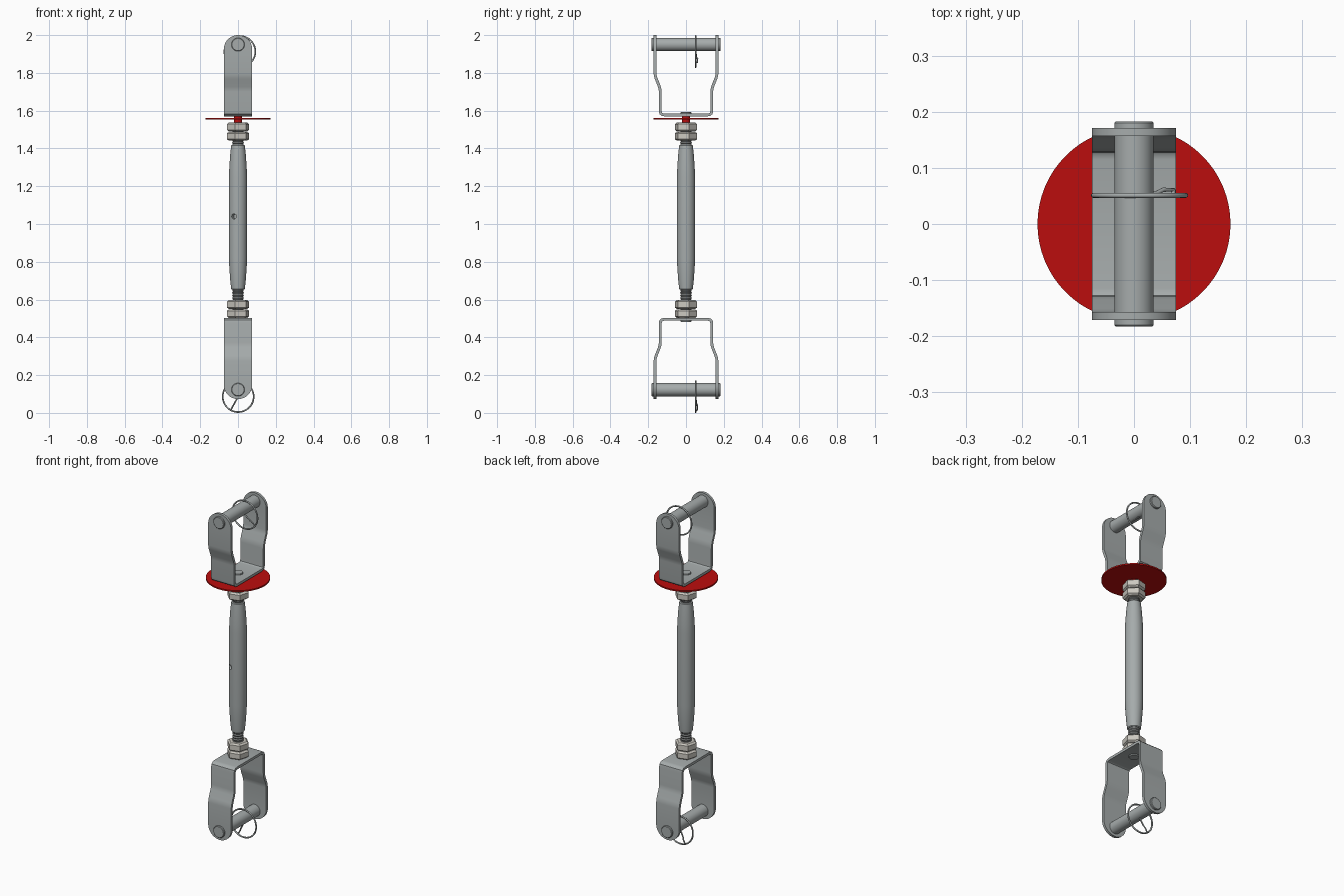
import bpy, bmesh, math
from mathutils import Matrix, Vector

if "Cube" in bpy.data.objects:
    bpy.data.objects.remove(bpy.data.objects["Cube"])


def material(name, rgb):
    m = bpy.data.materials.new(name)
    m.diffuse_color = (*rgb, 1)
    m.use_nodes = True
    m.node_tree.nodes["Principled BSDF"].inputs["Base Color"].default_value = m.diffuse_color
    return m


STEEL = material("steel grey", (0.38, 0.41, 0.41))
DARK = material("dark thread grey", (0.22, 0.23, 0.23))
NUT = material("warm off white", (0.60, 0.58, 0.53))
RED = material("red", (0.50, 0.004, 0.004))


def finish(name, bm, mat, angle=35):
    bmesh.ops.remove_doubles(bm, verts=bm.verts, dist=1e-6)
    bmesh.ops.recalc_face_normals(bm, faces=bm.faces)
    me = bpy.data.meshes.new(name)
    bm.to_mesh(me)
    bm.free()
    me.materials.append(mat)
    ob = bpy.data.objects.new(name, me)
    bpy.context.collection.objects.link(ob)
    smooth(ob, angle)
    return ob


def smooth(ob, angle=35):
    bpy.ops.object.select_all(action='DESELECT')
    ob.select_set(True)
    bpy.context.view_layer.objects.active = ob
    bpy.ops.object.shade_smooth_by_angle(angle=math.radians(angle))


def lathe(name, profile, mat, n=40, matrix=Matrix(), turn=0.0, angle=35):
    """Revolve (radius, height) points about z, closing both ends."""
    bm = bmesh.new()
    pts = [(0, profile[0][1])] + profile + [(0, profile[-1][1])]
    rings = []
    for r, z in pts:
        if r == 0:
            rings.append([bm.verts.new((0, 0, z))] * n)
        else:
            rings.append([bm.verts.new((r * math.cos(turn + math.tau * i / n),
                                        r * math.sin(turn + math.tau * i / n), z)) for i in range(n)])
    for a, b in zip(rings, rings[1:]):
        for i in range(n):
            j = (i + 1) % n
            bm.faces.new(list(dict.fromkeys((a[i], a[j], b[j], b[i]))))
    bm.transform(matrix)
    return finish(name, bm, mat, angle)


def thread(name, z0, z1, r, mat):
    steps = round((z1 - z0) / 0.007)
    prof = [(r if i % 2 else r - 0.004, z0 + (z1 - z0) * i / steps) for i in range(steps + 1)]
    return lathe(name, prof, mat, 32, angle=25)


def strap(name, z0, up):
    """U-shaped flat bar: a thick ribbon with flared legs and round ends."""
    half = [(0.115, 0.0075), (0.127, 0.010), (0.134, 0.016), (0.136, 0.027), (0.136, 0.13),
            (0.138, 0.145), (0.142, 0.160), (0.158, 0.200), (0.162, 0.213), (0.164, 0.228)]
    R, end = 0.075, 0.43
    path = [(y, h, R) for y, h in half]
    for i in range(13):
        a = math.pi / 2 * i / 12
        path.append((0.164, end - R + R * math.sin(a), max(R * math.cos(a), 0.002)))
    path = [(-y, h, w) for y, h, w in reversed(path)] + path
    bm = bmesh.new()
    rows = []
    for i, (y, h, w) in enumerate(path):
        p, q = path[max(i - 1, 0)], path[min(i + 1, len(path) - 1)]
        d = Vector((q[0] - p[0], q[1] - p[1])).normalized() * 0.0075
        rows.append([bm.verts.new((sx * w, y - s * d.y, z0 + up * (h + s * d.x)))
                     for sx, s in ((-1, -1), (1, -1), (1, 1), (-1, 1))])
    for a, b in zip(rows, rows[1:]):
        for k in range(4):
            bm.faces.new((a[k], a[(k + 1) % 4], b[(k + 1) % 4], b[k]))
    bm.faces.new(rows[0])
    bm.faces.new(rows[-1])
    return finish(name, bm, STEEL)


def wire(name, points, mat, r=0.0045, cyclic=False):
    cu = bpy.data.curves.new(name, 'CURVE')
    cu.dimensions = '3D'
    cu.bevel_depth = r
    cu.bevel_resolution = 3
    cu.use_fill_caps = True
    sp = cu.splines.new('POLY')
    sp.points.add(len(points) - 1)
    for p, co in zip(sp.points, points):
        p.co = (*co, 1)
    sp.use_cyclic_u = cyclic
    cu.materials.append(mat)
    ob = bpy.data.objects.new(name, cu)
    bpy.context.collection.objects.link(ob)
    bpy.ops.object.select_all(action='DESELECT')
    ob.select_set(True)
    bpy.context.view_layer.objects.active = ob
    bpy.ops.object.convert(target='MESH')
    smooth(bpy.context.object, 60)


def clip(name, x, z, deg):
    """Split ring with a straight leg across it that locks the cross pin."""
    R, y = 0.082, 0.051
    wire(name + "_ring", [(x + R * math.cos(math.tau * i / 48), y, z + R * math.sin(math.tau * i / 48))
                          for i in range(48)], STEEL, cyclic=True)
    c, s = math.cos(math.radians(deg)), math.sin(math.radians(deg))
    leg = [(R, y), (R + 0.006, y + 0.005), (R, y + 0.010), (R - 0.025, y + 0.010),
           (R - 0.04, y + 0.004), (0, y), (-R * 0.6, y)]
    # keep the hook inside the ring outline
    wire(name + "_leg", [(x + min(d, R) * c, yy, z + min(d, R) * s) for d, yy in leg], STEEL, 0.004)


def clevis(prefix, z0, up):
    strap(prefix + "_clevis", z0, up)
    e = 0.183
    m = Matrix.Translation((0, 0, z0 + up * 0.38)) @ Matrix.Rotation(math.pi / 2, 4, 'X')
    lathe(prefix + "_cross_pin", [(0.032, -e), (0.035, -e + 0.003), (0.035, e - 0.003), (0.032, e)],
          STEEL, 40, m)


def nut(name, z0, z1):
    R = 0.061
    lathe(name, [(0.050, z0), (R, z0 + 0.008), (R, z1 - 0.008), (0.050, z1)], NUT, 6,
          turn=math.radians(15), angle=20)


# Forked ends with cross pins and clips
clevis("upper", 1.57, 1)
clevis("lower", 0.503, -1)
clip("upper_clip", 0.010, 1.913, -43)
clip("lower_clip", 0.001, 0.0865, -119)

# Red warning disc and its hub
lathe("red_disc", [(0.172, 1.553), (0.172, 1.561)], RED, 64)
lathe("disc_hub", [(0.022, 1.53), (0.022, 1.572)], RED, 32)

# Nut pairs
nut("upper_nut_top", 1.490, 1.537)
nut("upper_nut_bottom", 1.441, 1.488)
nut("lower_nut_top", 0.550, 0.597)
nut("lower_nut_bottom", 0.503, 0.548)

# Threaded rods
thread("upper_rod", 1.38, 1.50, 0.031, DARK)
thread("lower_rod", 0.53, 0.70, 0.031, DARK)
lathe("lower_rod_end", [(0.026, 0.482), (0.028, 0.485), (0.028, 0.54)], STEEL, 32)
lathe("upper_rod_end", [(0.028, 1.572), (0.028, 1.59), (0.026, 1.592)], STEEL, 32)

# Tapered turnbuckle body with an inspection hole
body = lathe("turnbuckle_body", [(0.032, 0.652), (0.036, 0.656), (0.041, 0.70), (0.046, 0.77), (0.048, 0.82),
                                 (0.048, 1.25), (0.046, 1.30), (0.041, 1.37), (0.036, 1.416), (0.032, 1.42)],
             STEEL, 48)
direction = Vector((-0.022, -0.043, 0)).normalized()
m = Matrix.Translation(direction * 0.045 + Vector((0, 0, 1.04))) @ \
    direction.to_track_quat('Z', 'Y').to_matrix().to_4x4()
cutter = lathe("hole_cutter", [(0.014, -0.025), (0.014, 0.03)], STEEL, 24, m)
cutter.hide_render = True
mod = body.modifiers.new("hole", 'BOOLEAN')
mod.object = cutter
mod.solver = 'EXACT'
bpy.context.view_layer.objects.active = body
bpy.ops.object.modifier_apply(modifier=mod.name)
bpy.data.objects.remove(cutter)
smooth(body)
